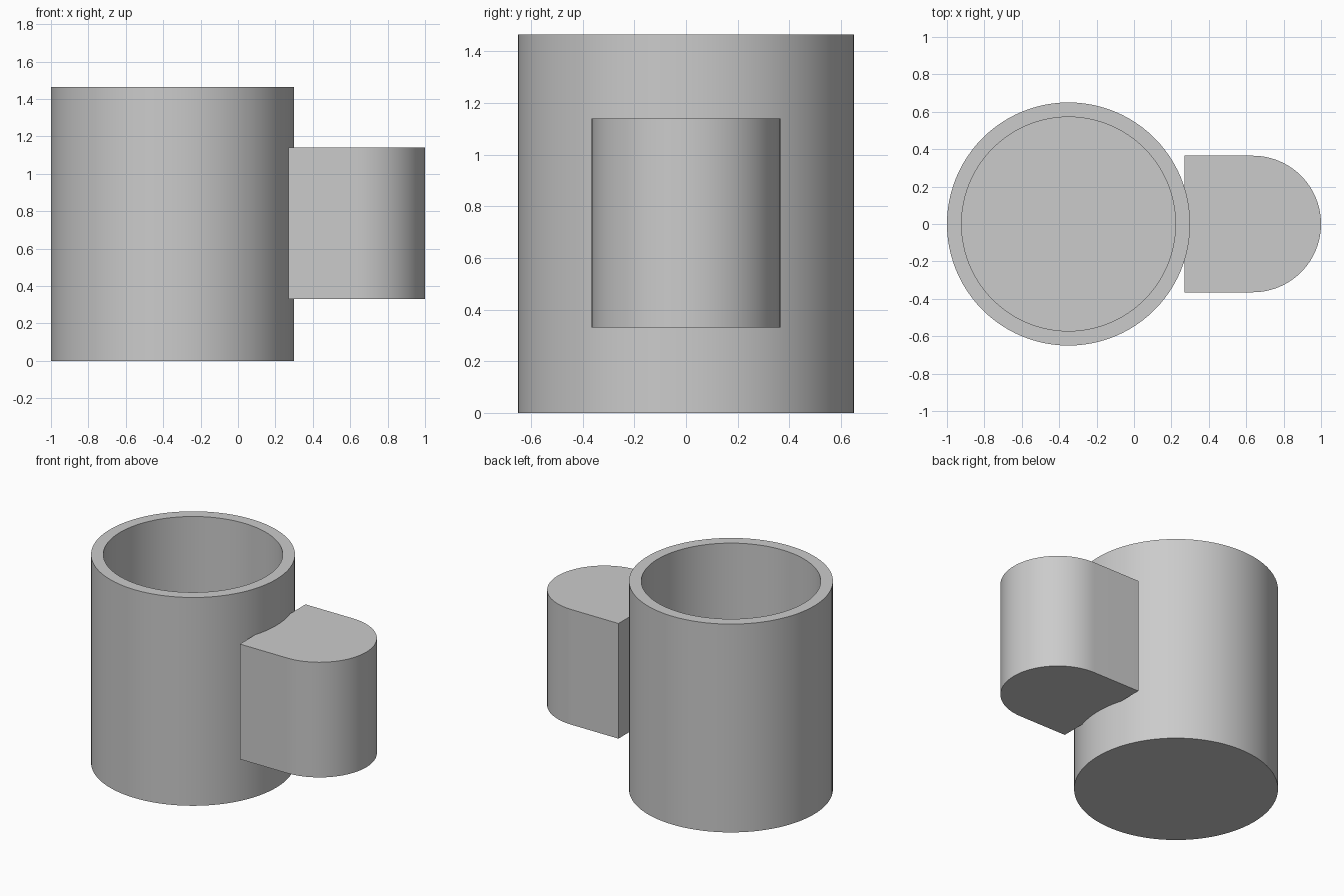
import bpy
import bmesh
from math import cos, sin, pi

if "Cube" in bpy.data.objects:
    bpy.data.objects.remove(bpy.data.objects["Cube"], do_unlink=True)

CUP_X, CUP_R, INNER_R, CUP_H, FLOOR = -0.35, 0.65, 0.572, 1.465, 0.08
HANDLE_X, HANDLE_R, HANDLE_LOW, HANDLE_HIGH = 0.27, 0.365, 0.33, 1.14
SEGMENTS = 96

grey = bpy.data.materials.new("plain grey")
grey.use_nodes = True
colour = (0.6, 0.6, 0.6, 1)
grey.diffuse_color = colour
grey.node_tree.nodes["Principled BSDF"].inputs["Base Color"].default_value = colour


def finish(name, bm):
    bmesh.ops.recalc_face_normals(bm, faces=bm.faces)
    mesh = bpy.data.meshes.new(name)
    bm.to_mesh(mesh)
    bm.free()
    mesh.materials.append(grey)
    obj = bpy.data.objects.new(name, mesh)
    bpy.context.collection.objects.link(obj)
    bpy.ops.object.select_all(action="DESELECT")
    obj.select_set(True)
    bpy.context.view_layer.objects.active = obj
    bpy.ops.object.shade_smooth_by_angle(angle=pi / 6)
    return obj


# Cup: rings from the base, up the outside, over the rim and down to the floor
bm = bmesh.new()
rings = []
for r, z in [(CUP_R, 0), (CUP_R, CUP_H), (INNER_R, CUP_H), (INNER_R, FLOOR)]:
    angles = [2 * pi * i / SEGMENTS for i in range(SEGMENTS)]
    rings.append([bm.verts.new((r * cos(a), r * sin(a), z)) for a in angles])
for low, high in zip(rings, rings[1:]):
    for i in range(SEGMENTS):
        j = (i + 1) % SEGMENTS
        bm.faces.new((low[i], low[j], high[j], high[i]))
bm.faces.new(rings[0])
bm.faces.new(rings[-1])
cup = finish("cup_body", bm)
cup.location.x = CUP_X

# Handle: solid block with a half-round outer end, set into the cup wall
bm = bmesh.new()
half = SEGMENTS // 2
centre = 1 - HANDLE_R
outline = [(HANDLE_X, -HANDLE_R)]
for i in range(half + 1):
    a = pi * i / half - pi / 2
    outline.append((centre + HANDLE_R * cos(a), HANDLE_R * sin(a)))
outline.append((HANDLE_X, HANDLE_R))
base = bm.faces.new([bm.verts.new((x, y, HANDLE_LOW)) for x, y in outline])
top = bmesh.ops.extrude_face_region(bm, geom=[base], use_keep_orig=True)["geom"]
bmesh.ops.translate(bm, vec=(0, 0, HANDLE_HIGH - HANDLE_LOW),
                    verts=[v for v in top if isinstance(v, bmesh.types.BMVert)])
finish("handle", bm)
